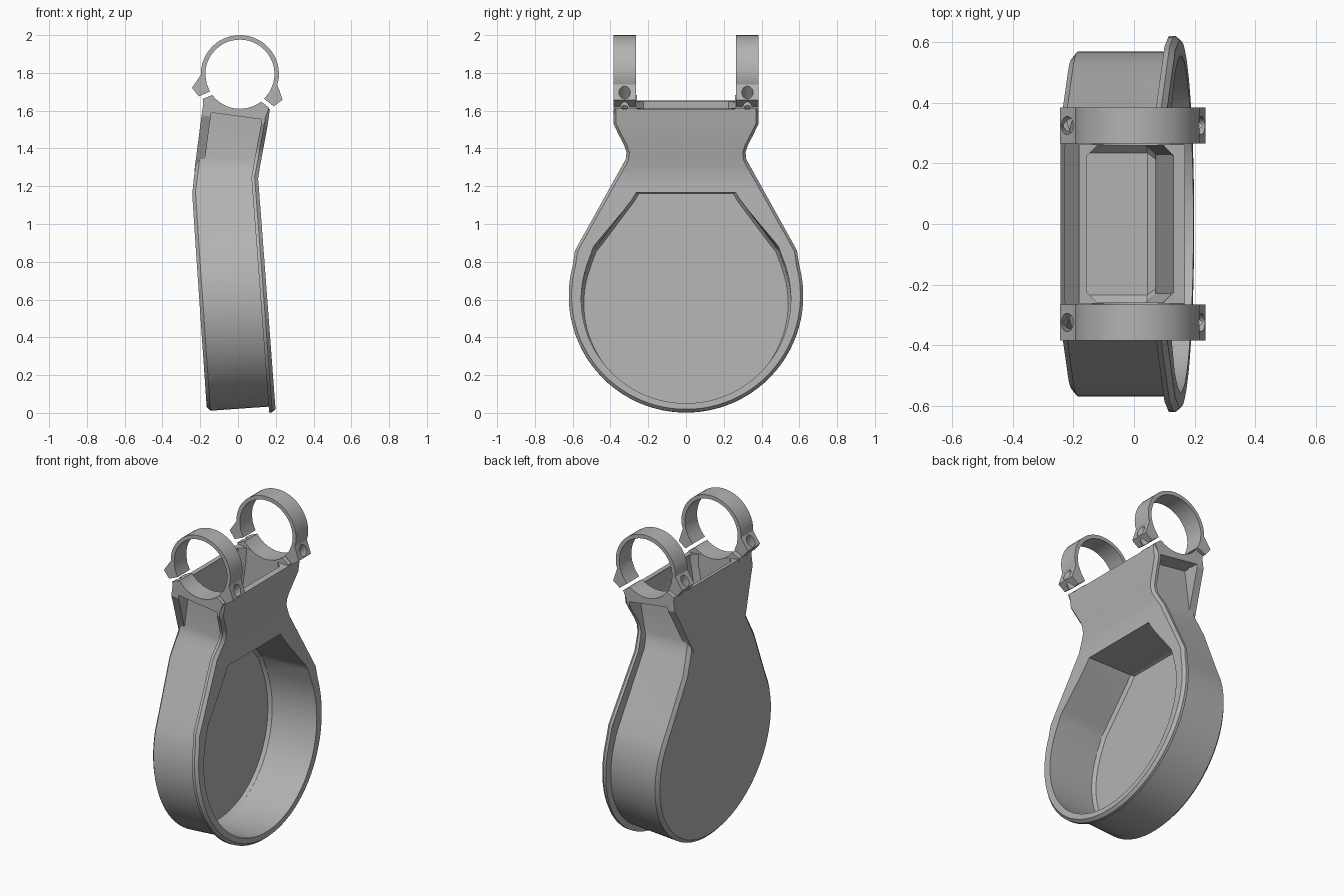
import bpy, bmesh, math
from mathutils import Matrix, Vector

cube = bpy.data.objects.get("Cube")
if cube:
    bpy.data.objects.remove(cube, do_unlink=True)

grey = bpy.data.materials.new("plain grey")
grey.use_nodes = True
COL = (0.45, 0.45, 0.45, 1)
grey.diffuse_color = COL
grey.node_tree.nodes["Principled BSDF"].inputs["Base Color"].default_value = COL


# Bent centre line: front and back faces as functions of height, plus layer tilt
def interp(table, w):
    for (a, fa), (b, fb) in zip(table, table[1:]):
        if w <= b:
            return fa + (fb - fa) * (max(w, a) - a) / (b - a)
    return table[-1][1]


def back(w):
    return interp([(0, -.163), (1.17, -.243), (1.64, -.178)], w)


def front(w):
    return interp([(0, .199), (1.25, .106), (1.55, .158), (1.64, .17)], w)


def tilt(w):
    return interp([(0, .07), (.9, .07), (1.17, 0), (1.5, -.13)], w)


def finish(name, bm):
    bmesh.ops.recalc_face_normals(bm, faces=bm.faces)
    bmesh.ops.triangulate(bm, faces=bm.faces)
    me = bpy.data.meshes.new(name)
    bm.to_mesh(me)
    bm.free()
    me.materials.append(grey)
    ob = bpy.data.objects.new(name, me)
    bpy.context.collection.objects.link(ob)
    return ob


def arc(r, cz, end, start=-87, n=24):
    angles = [math.radians(start + (end - start) * i / n) for i in range(n + 1)]
    return [(r * math.cos(a), cz + r * math.sin(a)) for a in angles]


def split_rows(profile):
    # Add rows where the centre line bends
    out = [profile[0]]
    for (y0, w0), (y1, w1) in zip(profile, profile[1:]):
        for w in (.9, 1.17, 1.25, 1.5, 1.55):
            if w0 + .004 < w < w1 - .004:
                out.append((y0 + (y1 - y0) * (w - w0) / (w1 - w0), w))
        out.append((y1, w1))
    return out


def inset(profile, d):
    out = []
    for i, (y, w) in enumerate(profile):
        a, b = profile[max(i - 1, 0)], profile[min(i + 1, len(profile) - 1)]
        t = Vector((b[0] - a[0], b[1] - a[1])).normalized()
        out.append((max(y - d * t.y, .004), w + d * t.x))
    return out


def prism(name, profile, layers):
    # Mirror-symmetric outline stacked in layers of (face function, offset, inset)
    profile = split_rows(profile)
    n = len(profile)
    m = 2 * n
    bm = bmesh.new()
    loops = []
    for face, off, ins in layers:
        half = []
        for y, w in inset(profile, ins):
            x = face(w) + off
            half.append((x, y, w + tilt(w) * x))
        pts = half + [(x, -y, z) for x, y, z in reversed(half)]
        loops.append([bm.verts.new(p) for p in pts])
    for a, b in zip(loops, loops[1:]):
        for i in range(m):
            j = (i + 1) % m
            bm.faces.new((a[i], a[j], b[j], b[i]))
    for loop in (loops[0], loops[-1]):
        for i in range(n - 1):
            bm.faces.new((loop[i], loop[i + 1], loop[m - 2 - i], loop[m - 1 - i]))
    return finish(name, bm)


# Clamp frame: leans with the neck
TURN = Matrix.Translation((.01, 0, 1.793)) @ Matrix.Rotation(math.radians(7.6), 4, 'Y')


def extrude_y(bm, pts, y0, y1):
    a = [bm.verts.new(TURN @ Vector((x, y0, z))) for x, z in pts]
    b = [bm.verts.new(TURN @ Vector((x, y1, z))) for x, z in pts]
    for i in range(len(pts)):
        j = (i + 1) % len(pts)
        bm.faces.new((a[i], a[j], b[j], b[i]))
    return a, b


def cylinder(name, r, length, centre, direction, segs=24):
    bm = bmesh.new()
    rot = Vector(direction).to_track_quat('Z', 'Y').to_matrix().to_4x4()
    bmesh.ops.create_cone(bm, cap_ends=True, segments=segs, radius1=r, radius2=r, depth=length,
                          matrix=TURN @ Matrix.Translation(centre) @ rot)
    return finish(name, bm)


def cut(ob, *cutters):
    # Subtract the cutters, then shade smooth with sharp edges
    bpy.ops.object.select_all(action='DESELECT')
    ob.select_set(True)
    bpy.context.view_layer.objects.active = ob
    for cutter in cutters:
        mod = ob.modifiers.new("cut", 'BOOLEAN')
        mod.operation, mod.solver, mod.object = 'DIFFERENCE', 'EXACT', cutter
        bpy.ops.object.modifier_apply(modifier=mod.name)
    bpy.ops.object.shade_smooth_by_angle(angle=math.radians(25))


# Cutters: round cup, hollow neck and tube seat
cavity = prism("cup_cutter",
               arc(.555, .592, 20) + [(.49, .87), (.285, 1.13), (.262, 1.168)],
               [(back, .03, .014), (back, .05, 0), (front, .1, 0)])
tub = prism("neck_cutter", [(.235, 1.21), (.259, 1.235), (.259, 1.85)],
            [(back, .03, .035), (back, .065, 0), (front, -.065, 0), (front, -.03, .035)])
seat = cylinder("seat_cutter", .183, 1.2, (0, 0, 0), (0, 1, 0), 48)

# Cup body running up into the neck
body = prism("holder_body",
             arc(.569, .59, 22) + [(.287, 1.30), (.28, 1.34), (.28, 1.628)],
             [(back, 0, .022), (back, .018, 0), (front, -.01, 0)])
cut(body, cavity, tub, seat)

# Rim flange around the open side
flange = prism("rim_flange",
               arc(.621, .611, 15) + [(.588, .85), (.337, 1.315), (.319, 1.35), (.315, 1.39),
                                      (.326, 1.425), (.385, 1.55), (.385, 1.63)],
               [(front, -.035, 0), (front, -.018, 0), (front, 0, .015)])
cut(flange, cavity)

# Flared plate behind the neck
plate = prism("rear_plate", [(.25, 1.27), (.28, 1.33), (.385, 1.55), (.385, 1.63)],
              [(back, -.002, 0), (back, .046, 0)])
cut(plate, tub)

# Clamp rings with screw lugs, outlined by (inner angle, outer point)
lug = [(-37.7, (.2, -.145)), (-23, (.242, -.105)), (-8, (.203, -.027))]
pairs = list(lug)
for k in range(25):
    a = math.radians(k * 7.5)
    pairs.append((k * 7.5, (.207 * math.cos(a), .207 * math.sin(a))))
pairs += [(180 - a, (-x, z)) for a, (x, z) in reversed(lug)]
inner = [(.183 * math.cos(math.radians(a)), .183 * math.sin(math.radians(a))) for a, _ in pairs]
outer = [p for _, p in pairs]
count = len(outer)
SADDLE = [(.178, -.156), (.13, -.128), (-.13, -.128), (-.178, -.156), (-.16, -.222), (.16, -.222)]
helpers = [cavity, tub, seat]

for s, end in ((-1, "front"), (1, "back")):
    # Screw holes
    bores, pilots = [], []
    for sx in (-1, 1):
        axis = (sx * .51, 0, .86)
        bores.append(cylinder("bore_cutter", .03, .3, (sx * .184, s * .325, -.134), axis))
        pilots.append(cylinder("pilot_cutter", .016, .3, (sx * .184, s * .325, -.134), axis, 16))
    helpers += bores + pilots

    # Saddle block under the ring
    bm = bmesh.new()
    for cap in extrude_y(bm, SADDLE, s * .26, s * .385):
        bm.faces.new(cap)
    cut(finish(end + "_saddle", bm), seat, *pilots)

    # Split ring
    bm = bmesh.new()
    for v in extrude_y(bm, outer + inner[::-1], s * .265, s * .385):
        for i in range(count - 1):
            bm.faces.new((v[i], v[i + 1], v[2 * count - 2 - i], v[2 * count - 1 - i]))
    cut(finish(end + "_clamp_ring", bm), *bores)

for ob in helpers:
    bpy.data.objects.remove(ob, do_unlink=True)
